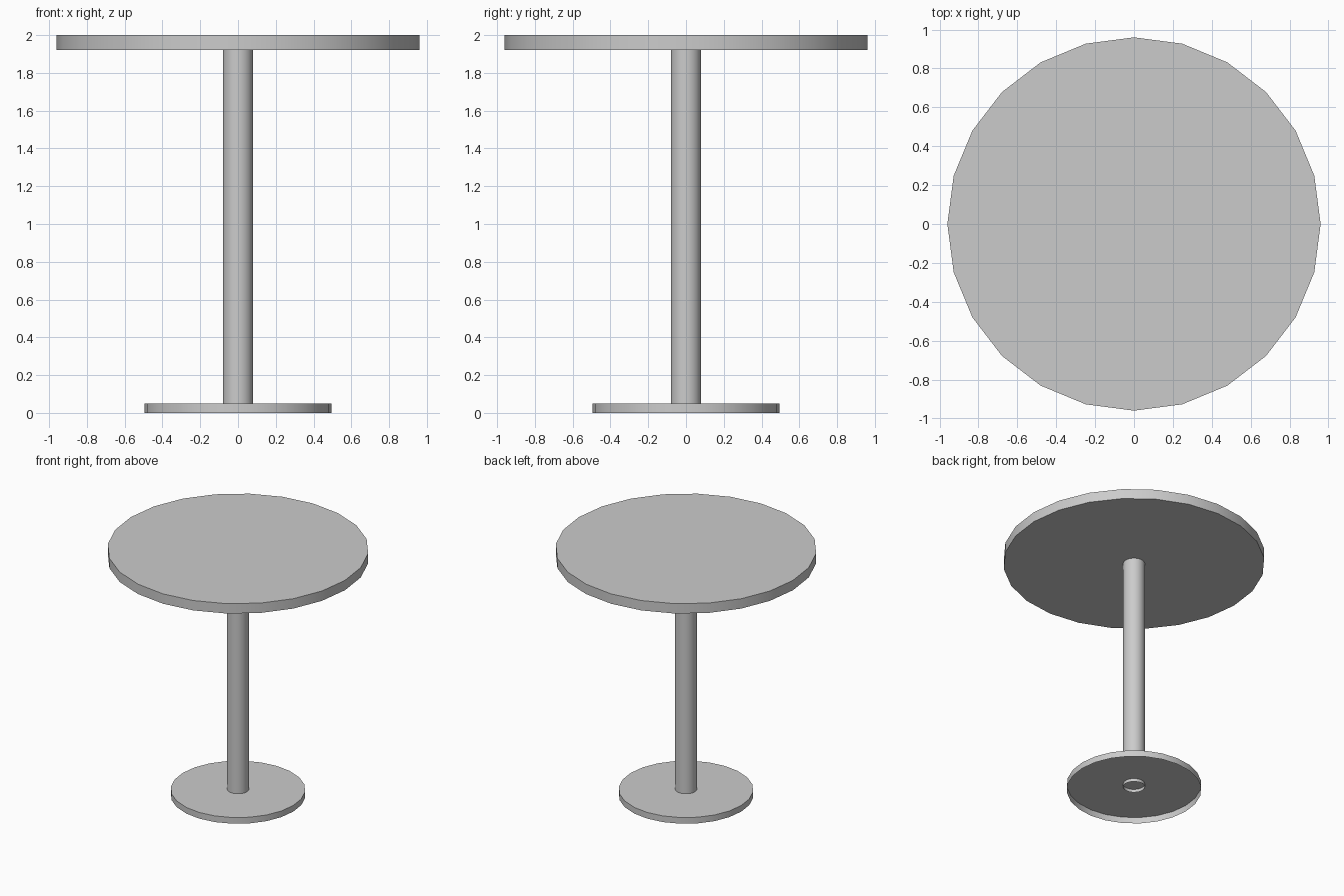
import bpy, bmesh, math

if "Cube" in bpy.data.objects:
    bpy.data.objects.remove(bpy.data.objects["Cube"])

SIDES = 24


def round_part(name, radius, z0, z1, bottom=True, top=True):
    """Upright cylinder with optional end caps, smooth side and sharp rims."""
    bm = bmesh.new()
    bmesh.ops.create_cone(bm, cap_ends=True, segments=SIDES, radius1=radius,
                          radius2=radius, depth=z1 - z0)
    bmesh.ops.translate(bm, verts=bm.verts, vec=(0, 0, (z0 + z1) / 2))
    bm.normal_update()
    drop = [f for f in bm.faces
            if (f.normal.z < -0.9 and not bottom) or (f.normal.z > 0.9 and not top)]
    bmesh.ops.delete(bm, geom=drop, context='FACES_ONLY')
    mesh = bpy.data.meshes.new(name)
    bm.to_mesh(mesh)
    bm.free()
    obj = bpy.data.objects.new(name, mesh)
    bpy.context.collection.objects.link(obj)
    bpy.ops.object.select_all(action='DESELECT')
    obj.select_set(True)
    bpy.context.view_layer.objects.active = obj
    bpy.ops.object.shade_smooth_by_angle(angle=math.radians(30))
    return obj


# Solid round top
round_part("tabletop", 0.96, 1.92, 2.0)
# Open tube post, poking slightly through the base plate
round_part("post", 0.08, 0.025, 1.92, bottom=False, top=False)
# Foot plate, hollow underneath
round_part("base", 0.495, 0.0, 0.05, bottom=False)
